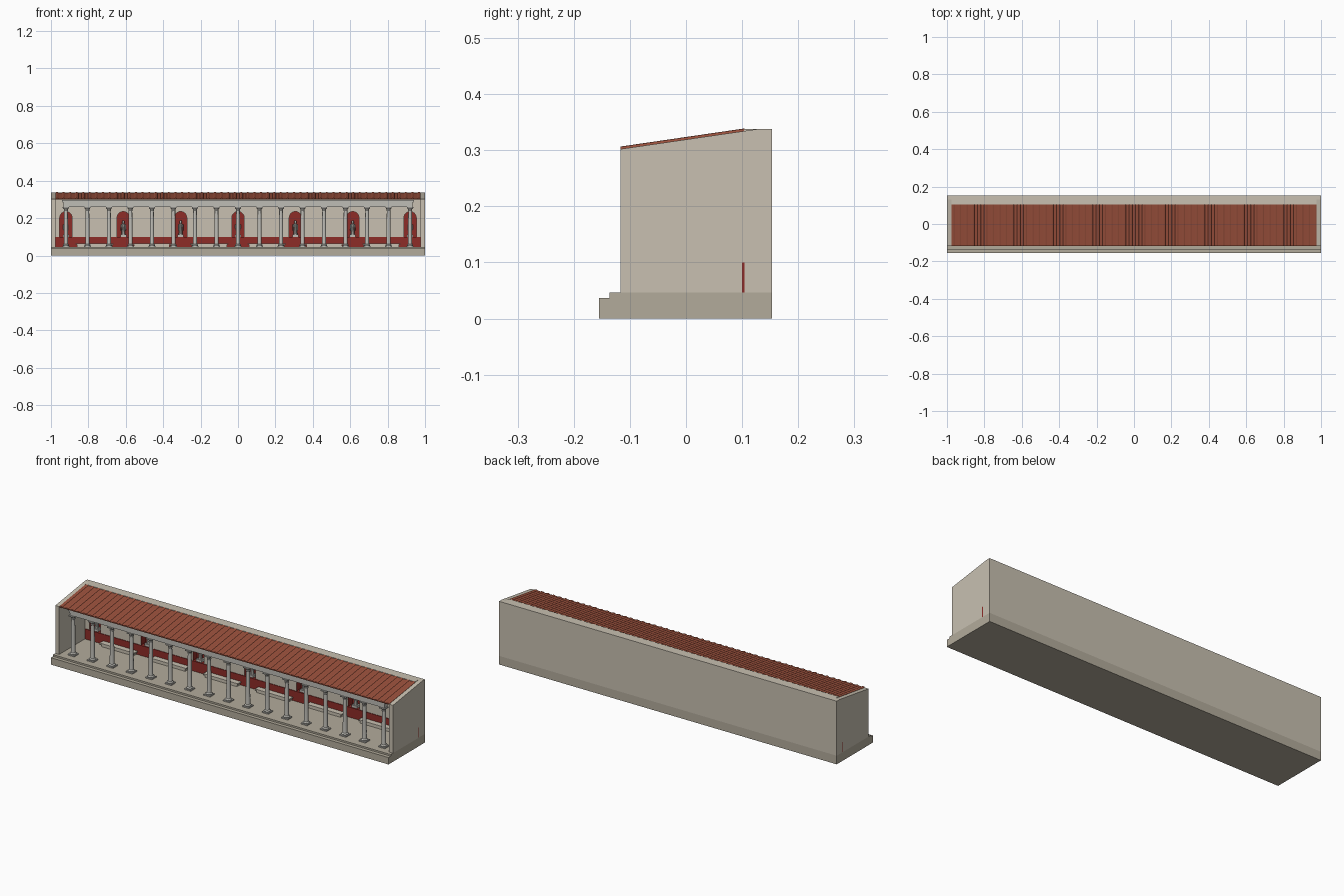
import bpy, bmesh, math
from mathutils import Vector

if "Cube" in bpy.data.objects:
    bpy.data.objects.remove(bpy.data.objects["Cube"])


def material(name, rgb):
    m = bpy.data.materials.new(name)
    m.diffuse_color = (*rgb, 1)
    m.use_nodes = True
    m.node_tree.nodes["Principled BSDF"].inputs["Base Color"].default_value = m.diffuse_color
    return m


WALL = material("plaster", (0.58, 0.53, 0.44))
STONE = material("base_stone", (0.45, 0.41, 0.33))
MARBLE = material("marble", (0.52, 0.51, 0.47))
RED = material("painted_red", (0.27, 0.025, 0.02))
TILE = material("roof_tile", (0.32, 0.08, 0.045))


def finish(name, bm, *mats):
    bmesh.ops.recalc_face_normals(bm, faces=bm.faces)
    me = bpy.data.meshes.new(name)
    bm.to_mesh(me)
    bm.free()
    for m in mats:
        me.materials.append(m)
    ob = bpy.data.objects.new(name, me)
    bpy.context.collection.objects.link(ob)
    return ob


def add_prism(bm, pts, shift):
    """Extrude a closed outline of 3D points along a vector."""
    face = bm.faces.new([bm.verts.new(p) for p in pts])
    ext = bmesh.ops.extrude_face_region(bm, geom=[face])
    vs = [v for v in ext["geom"] if isinstance(v, bmesh.types.BMVert)]
    bmesh.ops.translate(bm, verts=vs, vec=Vector(shift))


def add_box(bm, x0, x1, y0, y1, z0, z1):
    add_prism(bm, [(x0, y0, z0), (x1, y0, z0), (x1, y1, z0), (x0, y1, z0)], (0, 0, z1 - z0))


def add_lathe(bm, x, y, profile, n):
    """Closed turned solid from (radius, height) pairs."""
    rings = [[bm.verts.new((x + r * math.cos(2 * math.pi * i / n),
                            y + r * math.sin(2 * math.pi * i / n), z)) for i in range(n)]
             for r, z in profile]
    for a, b in zip(rings, rings[1:]):
        for i in range(n):
            bm.faces.new((a[i], a[(i + 1) % n], b[(i + 1) % n], b[i]))
    bm.faces.new(rings[0][::-1])
    bm.faces.new(rings[-1])


def smooth(ob):
    bpy.ops.object.select_all(action='DESELECT')
    ob.select_set(True)
    bpy.context.view_layer.objects.active = ob
    bpy.ops.object.shade_smooth_by_angle(angle=math.radians(35))


def roof_z(y):
    return 0.302 + (y + 0.117) * 0.146


FLOOR, FACE, BACK = 0.046, 0.103, 0.153
niche_xs = [i * 0.3067 for i in range(-3, 4)]

# Stepped platform
bm = bmesh.new()
steps = [(-0.155, 0), (BACK, 0), (BACK, FLOOR), (-0.136, FLOOR), (-0.136, 0.037), (-0.155, 0.037)]
add_prism(bm, [(-1, y, z) for y, z in steps], (2, 0, 0))
finish("platform", bm, STONE)

# End walls with sloping tops
side = [(-0.117, FLOOR), (BACK, FLOOR), (BACK, 0.338), (0.13, 0.338), (-0.117, 0.302)]
for name, x in (("left_end_wall", -1), ("right_end_wall", 0.977)):
    bm = bmesh.new()
    add_prism(bm, [(x, y, z) for y, z in side], (0.023, 0, 0))
    finish(name, bm, WALL)

# Back wall with arched niches
bm = bmesh.new()
add_box(bm, -0.977, 0.977, FACE, BACK, FLOOR, 0.338)
back_wall = finish("back_wall", bm, WALL, RED)
bm = bmesh.new()
for x in niche_xs:
    arch = [(x - 0.033, 0.1), (x + 0.033, 0.1)]
    arch += [(x + 0.033 * math.cos(math.pi * i / 12), 0.202 + 0.033 * math.sin(math.pi * i / 12))
             for i in range(13)]
    add_prism(bm, [(px, 0.08, pz) for px, pz in arch], (0, 0.06, 0))
for f in bm.faces:
    f.material_index = 1
cutter = finish("niche_cutter", bm, WALL, RED)
mod = back_wall.modifiers.new("niches", 'BOOLEAN')
mod.object, mod.operation, mod.solver = cutter, 'DIFFERENCE', 'EXACT'
bpy.context.view_layer.objects.active = back_wall
bpy.ops.object.modifier_apply(modifier=mod.name)
bpy.data.objects.remove(cutter)

# Red dado along the back wall
bm = bmesh.new()
add_box(bm, -1.0003, 1.0003, 0.1, 0.104, FLOOR, 0.1)
finish("dado", bm, RED)

# Benches between niches
bm = bmesh.new()
for i in range(-3, 3):
    c = (i + 0.5) * 0.3067
    add_box(bm, c - 0.095, c + 0.095, 0.074, 0.1, FLOOR, 0.058)
    add_box(bm, c - 0.102, c + 0.102, 0.07, 0.1, 0.058, 0.065)
finish("benches", bm, WALL)

# Statues standing in the niches
bm = bmesh.new()
for x in niche_xs:
    y = 0.12
    add_box(bm, x - 0.016, x + 0.016, y - 0.014, y + 0.014, 0.1, 0.112)
    add_lathe(bm, x, y, [(0.011, 0.112), (0.008, 0.138), (0.008, 0.15), (0.011, 0.165), (0.004, 0.172)], 10)
    add_lathe(bm, x, y, [(0.003, 0.17), (0.006, 0.176), (0.006, 0.182), (0.003, 0.187)], 10)
    for s in (-1, 1):
        add_lathe(bm, x + s * 0.012, y, [(0.002, 0.135), (0.003, 0.15), (0.003, 0.166)], 6)
smooth(finish("statues", bm, MARBLE))

# Colonnade
CY = -0.08
bm = bmesh.new()
shaft = [(0.016, 0.052), (0.017, 0.055), (0.016, 0.058), (0.012, 0.061), (0.0115, 0.066), (0.0112, 0.13),
         (0.0095, 0.237), (0.0115, 0.239), (0.0115, 0.241), (0.0098, 0.243), (0.0105, 0.247), (0.015, 0.253)]
for i in range(-8, 9):
    x = i * 0.115
    add_box(bm, x - 0.019, x + 0.019, CY - 0.019, CY + 0.019, FLOOR, 0.052)
    add_lathe(bm, x, CY, shaft, 16)
    add_box(bm, x - 0.017, x + 0.017, CY - 0.017, CY + 0.017, 0.253, 0.259)
smooth(finish("columns", bm, MARBLE))

# Entablature: architrave, frieze and cornice
bm = bmesh.new()
for hx, hy, z0, z1 in ((0.932, 0.012, 0.259, 0.270), (0.934, 0.014, 0.270, 0.283),
                       (0.938, 0.018, 0.283, 0.290), (0.942, 0.023, 0.290, 0.298)):
    add_box(bm, -hx, hx, CY - hy, CY + hy, z0, z1)
finish("entablature", bm, MARBLE)

# Sloping roof slab with rows of cover tiles
Y0, Y1 = -0.117, 0.104
rise = roof_z(Y1) - roof_z(Y0)
bm = bmesh.new()
z = roof_z(Y0)
add_prism(bm, [(-0.977, Y0, z - 0.003), (0.977, Y0, z - 0.003), (0.977, Y0, z + 0.001), (-0.977, Y0, z + 0.001)],
          (0, Y1 - Y0, rise))
finish("roof_slab", bm, TILE)
bm = bmesh.new()
ROWS = 56
for i in range(ROWS):
    x = -0.968 + 1.936 * i / (ROWS - 1)
    arc = [(x + 0.009 * math.cos(math.pi * k / 6), Y0, z + 0.0005 + 0.004 * math.sin(math.pi * k / 6))
           for k in range(7)]
    add_prism(bm, arc, (0, Y1 - Y0, rise))
finish("roof_tiles", bm, TILE)
